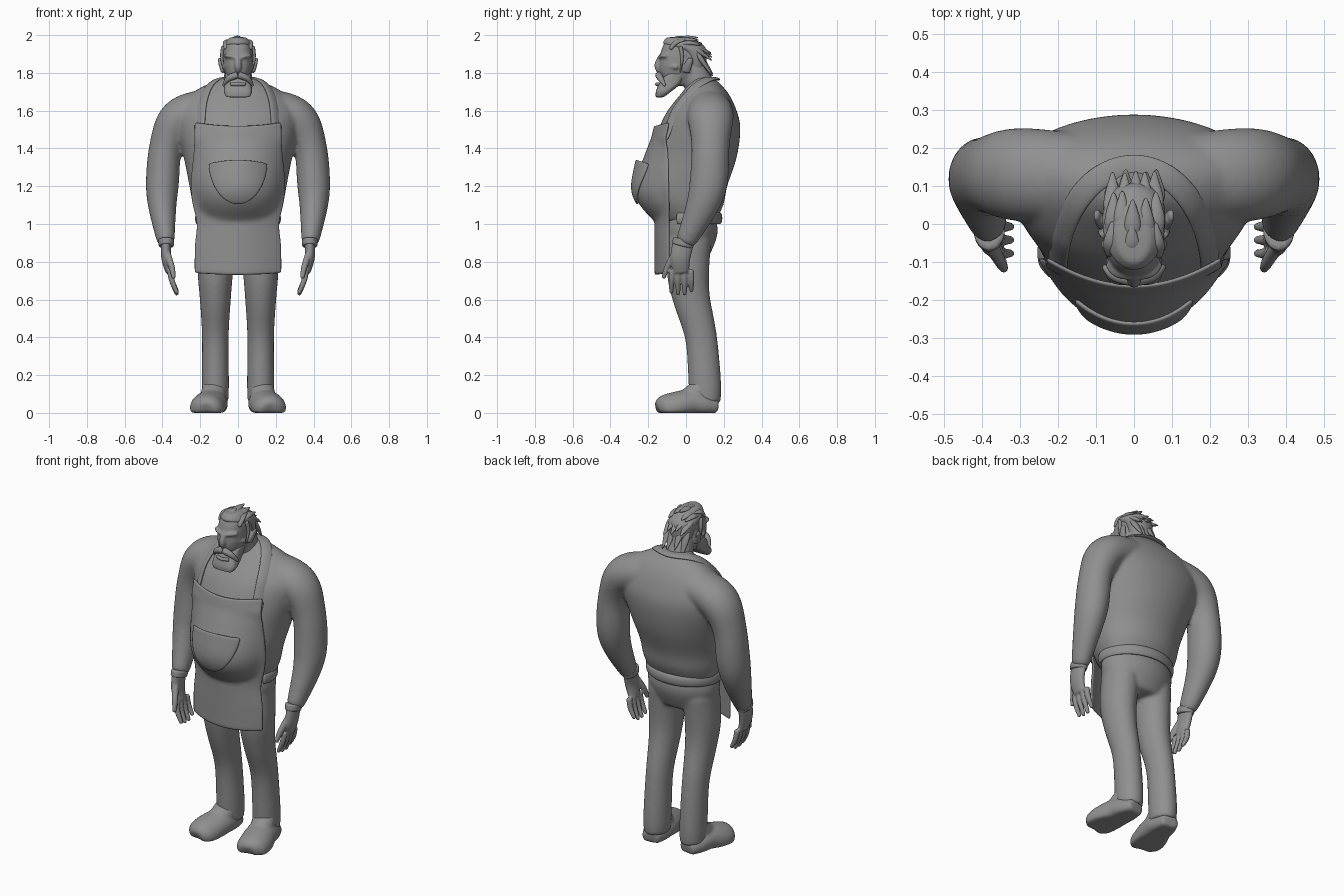
import bpy, bmesh, math, random
from mathutils import Vector
from mathutils.bvhtree import BVHTree

if "Cube" in bpy.data.objects:
    bpy.data.objects.remove(bpy.data.objects["Cube"])
random.seed(4)

shade = (.28, .28, .28, 1)
grey = bpy.data.materials.new("plain grey")
grey.use_nodes = True
grey.diffuse_color = shade
grey.node_tree.nodes["Principled BSDF"].inputs["Base Color"].default_value = shade

BACKWARD, UPWARD = Vector((0, 1, 0)), Vector((0, 0, 1))


def spline(keys, steps=4):
    """Smooth curve through a few key tuples."""
    samples = []
    last = len(keys) - 1
    for i in range(last):
        spans = zip(keys[max(i - 1, 0)], keys[i], keys[i + 1], keys[min(i + 2, last)])
        spans = list(spans)
        for step in range(steps):
            t = step / steps
            samples.append([b + t / 2 * (c - a + t * (2 * a - 5 * b + 4 * c - d + t * (3 * (b - c) + d - a)))
                            for a, b, c, d in spans])
    return samples + [keys[-1]]


def skin(bm, rings):
    """Bridge rings of points into a closed body."""
    rows = [[bm.verts.new(point) for point in ring] for ring in rings]
    count = len(rows[0])
    for lower, upper in zip(rows, rows[1:]):
        for i in range(count):
            j = (i + 1) % count
            bm.faces.new((lower[i], lower[j], upper[j], upper[i]))
    bm.faces.new(rows[0][::-1])
    bm.faces.new(rows[-1])


def circle(count):
    for k in range(count):
        angle = math.tau * k / count
        yield math.cos(angle), math.sin(angle)


def stack(bm, levels, middle=.5, power=1):
    """Horizontal sections through (z, half width, front y, back y)."""
    rings = []
    for z, half, front, back in spline(levels):
        centre = front + (back - front) * middle
        ring = []
        for c, s in circle(24):
            c = math.copysign(abs(c) ** power, c)
            s = math.copysign(abs(s) ** power, s)
            depth = back - centre if s > 0 else centre - front
            ring.append((half * c, centre + depth * s, z))
        rings.append(ring)
    skin(bm, rings)


def tube(bm, keys, flat=1, roll=BACKWARD, hub=None, count=12, sides=(1, -1)):
    """Oval sections along (x, y, z, radius); flat scales the second axis."""
    path = spline(keys)
    for side in sides:
        points = [Vector((side * x, y, z)) for x, y, z, radius in path]
        rings = []
        for i, point in enumerate(points):
            along = (points[min(i + 1, len(points) - 1)] - points[max(i - 1, 0)]).normalized()
            across = (point - hub if hub else roll).cross(along).normalized()
            other = along.cross(across) * flat
            radius = path[i][-1]
            rings.append([point + (across * c + other * s) * radius for c, s in circle(count)])
        skin(bm, rings)


def finish(name, bm, voxel=0, thickness=0):
    bmesh.ops.recalc_face_normals(bm, faces=bm.faces)
    mesh = bpy.data.meshes.new(name)
    bm.to_mesh(mesh)
    bm.free()
    mesh.materials.append(grey)
    mesh.shade_smooth()
    part = bpy.data.objects.new(name, mesh)
    bpy.context.collection.objects.link(part)
    if thickness:
        solid = part.modifiers.new("Thickness", "SOLIDIFY")
        solid.thickness, solid.offset = thickness, 0
    rounding = part.modifiers.new("Round", "SUBSURF")
    rounding.levels = rounding.render_levels = 1
    if voxel:
        merge = part.modifiers.new("Merge", "REMESH")
        merge.mode, merge.voxel_size, merge.use_smooth_shade = "VOXEL", voxel, True
        soften = part.modifiers.new("Soften", "SMOOTH")
        soften.factor, soften.iterations = .5, 6
    return part


# Shirt: torso and sleeves merged
bm = bmesh.new()
stack(bm, [(1, .2, -.13, .15), (1.1, .24, -.23, .2), (1.2, .26, -.26, .22), (1.35, .29, -.21, .27),
           (1.5, .33, -.15, .29), (1.6, .33, -.1, .27), (1.7, .24, -.02, .22), (1.78, .07, .04, .14)], middle=.6)
tube(bm, [(.1, .12, 1.62, .1), (.3, .13, 1.57, .11), (.38, .13, 1.42, .09), (.4, .12, 1.22, .09),
          (.4, .08, 1.08, .075), (.38, -.01, .89, .045)], flat=1.15, count=16)
shirt = finish("shirt", bm, voxel=.011)

# Sleeve cuffs
bm = bmesh.new()
tube(bm, [(.38, -.01, .92, .044), (.38, -.02, .88, .042)], flat=1.4)
finish("cuffs", bm)

# Trousers: hips and legs merged
bm = bmesh.new()
stack(bm, [(1.06, .21, -.12, .15), (.95, .22, -.13, .17), (.82, .17, -.09, .12)])
tube(bm, [(.11, .02, .95, .1), (.12, .01, .75, .096), (.12, .03, .6, .084), (.12, .08, .4, .072),
          (.12, .1, .15, .074), (.12, .1, .05, .07)], flat=1.2, count=16)
finish("trousers", bm, voxel=.01)

# Shoes, flattened at the soles and rising into the instep
bm = bmesh.new()
tube(bm, [(.12, .17, .03, .05), (.13, .1, .04, .075), (.14, .02, .05, .088), (.16, -.06, .03, .095),
          (.165, -.12, .02, .085), (.17, -.15, .01, .05)], flat=.85, roll=UPWARD, count=20)
tube(bm, [(.125, .1, .16, .06), (.13, .05, .1, .07), (.15, -.03, .05, .06)], flat=.9)
for vert in bm.verts:
    vert.co.z = max(vert.co.z, 0)
finish("shoes", bm, voxel=.008)

# Hands
bm = bmesh.new()
tube(bm, [(.38, -.01, .92, .03), (.38, -.03, .82, .028), (.36, -.025, .74, .022)], flat=2)
for finger, rise in enumerate((.01, 0, 0, .02)):
    y = finger * .032 - .07
    tube(bm, [(.36, y, .76, .017), (.35, y * 1.1, .7, .016), (.32, y * 1.1, .62 + rise, .011)])
tube(bm, [(.38, -.05, .86, .02), (.35, -.1, .77, .017), (.34, -.12, .71, .011)])
finish("hands", bm, voxel=.005)

# Head, neck, nose, brows, cheeks and ears
bm = bmesh.new()
stack(bm, [(1.73, .04, -.1, .01), (1.8, .07, -.14, .07), (1.88, .08, -.14, .09), (1.95, .07, -.12, .08),
           (1.99, .03, -.08, .02)], power=.85)
tube(bm, [(0, .1, 1.66, .09), (0, .02, 1.86, .07)], sides=[1])
tube(bm, [(0, -.13, 1.9, .01), (0, -.15, 1.84, .02), (0, -.14, 1.8, .01)], sides=[1])
tube(bm, [(.01, -.14, 1.88, .01), (.05, -.13, 1.89, .01), (.07, -.1, 1.89, .01)], roll=UPWARD)
tube(bm, [(.04, -.12, 1.84, .015), (.08, -.04, 1.83, .015)], roll=UPWARD)
tube(bm, [(.08, 0, 1.8, .01), (.09, .01, 1.84, .012), (.1, .03, 1.88, .008)], flat=2)
finish("head", bm, voxel=.006)

# Beard, lower lip and moustache
bm = bmesh.new()
stack(bm, [(1.67, .06, -.16, -.12), (1.7, .075, -.16, -.08), (1.75, .07, -.14, -.02), (1.8, .07, -.1, 0)], power=.6)
finish("beard", bm)
bm = bmesh.new()
tube(bm, [(-.04, -.14, 1.74, .01), (0, -.155, 1.74, .01), (.04, -.14, 1.74, .01)], roll=UPWARD, sides=[1])
finish("lower_lip", bm)
bm = bmesh.new()
tube(bm, [(0, -.145, 1.79, .02), (.05, -.135, 1.77, .017), (.08, -.11, 1.73, .006)])
finish("moustache", bm)

# Hair: a cap and rows of broad locks swept back over the skull
bm = bmesh.new()
stack(bm, [(1.8, .06, 0, .1), (1.9, .08, -.02, .11), (1.95, .08, -.12, .09), (1.99, .04, -.1, .01)])
for row in range(4):
    for column in range(-2, 3):
        x = column * .027 + random.uniform(-.006, .006)
        start = math.radians(140 - 38 * row + random.uniform(-8, 8))
        lock = []
        for turn, reach, radius in ((0, .09, .02), (.5, .105, .026), (1, .115 + .022 * row, .004)):
            angle = start - turn
            drop = .01 * abs(column)
            lock.append((x, reach * math.cos(angle) - .02, 1.88 + reach * math.sin(angle) - drop, radius))
        tube(bm, lock, flat=.6, hub=Vector((x, 0, 1.85)), count=8, sides=[1])
tube(bm, [(.07, -.03, 1.94, .02), (.08, -.02, 1.88, .015), (.07, -.03, 1.8, .005)], flat=.6)
finish("hair", bm)

# Shirt surface on which the apron and strap lie
surface = BVHTree.FromObject(shirt, bpy.context.evaluated_depsgraph_get())


def apron_half(z):
    belly = math.exp(-((z - 1.2) / .15) ** 2)
    waist = math.exp(-((z - 1) / .08) ** 2)
    return .23 + .02 * belly - .015 * waist


def apron_y(x, z):
    chest = .018 * math.exp(-((z - 1.45) / .05) ** 2)
    hanging = .07 * (x / apron_half(z)) ** 2 - .16 - chest
    hit = surface.ray_cast(Vector((x, -1, z)), BACKWARD)[0]
    return min(hit.y - .012, hanging) if hit else hanging


def sheet(name, place, rows, columns):
    """Cloth whose points come from place(across, up)."""
    bm = bmesh.new()
    grid = [[bm.verts.new(place(2 * c / columns - 1, r / rows)) for c in range(columns + 1)] for r in range(rows + 1)]
    for lower, upper in zip(grid, grid[1:]):
        for i in range(columns):
            bm.faces.new((lower[i], lower[i + 1], upper[i + 1], upper[i]))
    finish(name, bm, thickness=.013)


def apron_point(across, up):
    bulge = 1 - across ** 2
    z = .74 + .8 * up - .02 * bulge * up ** 6 - .01 * bulge * (1 - up) ** 6
    x = across * apron_half(z)
    return x, apron_y(x, z), z


def pocket_point(across, up):
    bulge = 1 - across ** 2
    x = across * (.01 + .145 * (1 - (1 - up) ** 2) ** .6)
    z = 1.105 + .215 * up + .02 * up * bulge
    return x, apron_y(x, z) - .014 - .025 * bulge * up ** 2, z


sheet("apron", apron_point, 32, 20)
sheet("pocket", pocket_point, 12, 16)

# Neck strap running round the collar, its ends tucked behind the bib
path = []
for k in range(25):
    angle = math.pi * k / 24
    x, y = .2 * math.cos(angle), .27 * math.sin(angle) - .12
    top = surface.ray_cast(Vector((x, y, 3)), -UPWARD)[0].z
    path.append((x, y, max(top, 1.45), .033))
bm = bmesh.new()
tube(bm, path, flat=.3, hub=Vector((0, .12, 1.45)), sides=[1])
finish("neck_strap", bm)

# Waist tie round the back
path = []
for k in range(21):
    angle = math.radians(11 * k - 20)
    path.append((.215 * math.cos(angle), .01 + .17 * math.sin(angle), 1.03, .032))
bm = bmesh.new()
tube(bm, path, flat=.4, hub=Vector((0, .01, 1.03)), sides=[1])
finish("waist_tie", bm)
